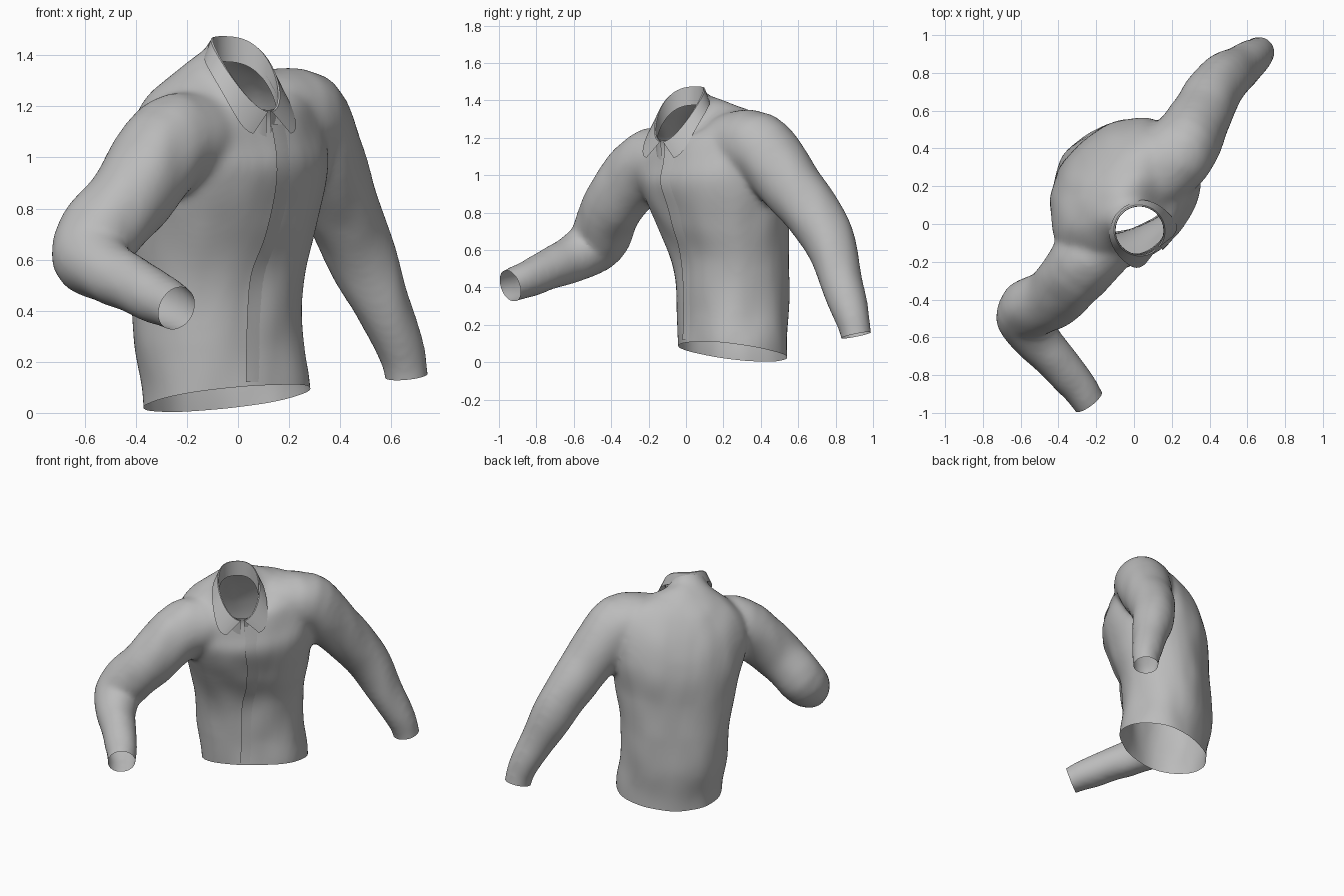
import bpy, bmesh
from math import sin, cos, pi, radians, copysign
from mathutils import Vector, noise
from mathutils.bvhtree import BVHTree

cube = bpy.data.objects.get("Cube")
if cube:
    bpy.data.objects.remove(cube)

cloth = bpy.data.materials.new("grey_cloth")
cloth.use_nodes = True
GREY = (0.5, 0.5, 0.5, 1)
cloth.diffuse_color = GREY
cloth.node_tree.nodes["Principled BSDF"].inputs["Base Color"].default_value = GREY

LEFT = Vector((0.707, 0.707, 0))      # wearer's left
FRONT = Vector((0.707, -0.707, 0))    # direction the chest faces
NECK = Vector((0.015, -0.02, 0))
SIDES = 40


def spline(rows, steps=5):
    """Smooth curve through rows of numbers."""
    out = []
    for i in range(len(rows) - 1):
        p0, p1, p2, p3 = (rows[max(0, min(len(rows) - 1, i + k))] for k in (-1, 0, 1, 2))
        for s in range(steps):
            t = s / steps
            out.append([b + t / 2 * (c - a + t * (2 * a - 5 * b + 4 * c - d + t * (3 * (b - c) + d - a)))
                        for a, b, c, d in zip(p0, p1, p2, p3)])
    return out + [list(rows[-1])]


def loft(bm, rings, caps=True, closed=True):
    rings = [[bm.verts.new(p) for p in ring] for ring in rings]
    n = len(rings[0])
    for a, b in zip(rings, rings[1:]):
        for i in range(n if closed else n - 1):
            j = (i + 1) % n
            bm.faces.new((a[i], a[j], b[j], b[i]))
    if caps:
        bm.faces.new(rings[0][::-1])
        bm.faces.new(rings[-1])


def full(v):
    """Makes an oval slightly boxy."""
    return copysign(abs(v) ** 0.9, v)


def torso_ring(row):
    x, y, z, a, b, turn, tilt_side, tilt_front = row
    side = Vector((cos(radians(turn)), sin(radians(turn)), tilt_side))
    front = Vector((sin(radians(turn)), -cos(radians(turn)), tilt_front))
    angles = [2 * pi * i / SIDES for i in range(SIDES)]
    return [Vector((x, y, z)) + side * a * full(cos(t)) + front * b * full(sin(t)) for t in angles]


def tube_rings(rows):
    path = spline(rows)
    pts = [Vector(p[:3]) for p in path]
    rings, u = [], None
    for i, p in enumerate(path):
        along = (pts[min(i + 1, len(pts) - 1)] - pts[max(i - 1, 0)]).normalized()
        u = (u - along * u.dot(along)).normalized() if u else along.orthogonal().normalized()
        v = along.cross(u)
        rings.append([pts[i] + p[3] * (u * cos(2 * pi * k / 24) + v * sin(2 * pi * k / 24))
                      for k in range(24)])
    return rings


def add_object(name, bm):
    bmesh.ops.recalc_face_normals(bm, faces=bm.faces[:])
    mesh = bpy.data.meshes.new(name)
    bm.to_mesh(mesh)
    bm.free()
    obj = bpy.data.objects.new(name, mesh)
    bpy.context.collection.objects.link(obj)
    mesh.materials.append(cloth)
    return obj


def smooth(obj):
    bpy.ops.object.select_all(action="DESELECT")
    obj.select_set(True)
    bpy.context.view_layer.objects.active = obj
    bpy.ops.object.shade_smooth_by_angle(angle=radians(40))


def cut(bm, point, normal, near):
    """Open the shell beyond a plane, only where near() holds."""
    faces = [f for f in bm.faces if near(f.calc_center_median())]
    edges = {e for f in faces for e in f.edges}
    verts = {v for f in faces for v in f.verts}
    point, normal = Vector(point), Vector(normal).normalized()
    bmesh.ops.bisect_plane(bm, geom=list(verts) + list(edges) + faces,
                           plane_co=point, plane_no=normal, dist=1e-5)
    gone = [f for f in bm.faces if near(f.calc_center_median())
            and (f.calc_center_median() - point).dot(normal) > 0]
    bmesh.ops.delete(bm, geom=gone, context="FACES")


# Torso: centre x, y, z, half width, half depth, turn, side tilt, front tilt
TORSO = [
    (-0.045, 0.25, -0.12, 0.335, 0.27, 25, 0, 0),
    (-0.045, 0.25, 0.08, 0.335, 0.272, 25, 0, 0),
    (-0.08, 0.25, 0.3, 0.338, 0.28, 25, 0, 0),
    (-0.08, 0.235, 0.55, 0.35, 0.285, 32, 0, 0),
    (-0.062, 0.195, 0.75, 0.385, 0.32, 38, 0, 0),
    (-0.045, 0.16, 0.95, 0.425, 0.345, 45, 0.04, 0),
    (-0.045, 0.135, 1.1, 0.43, 0.305, 45, 0.1, -0.1),
    (-0.04, 0.09, 1.22, 0.38, 0.245, 45, 0.14, -0.25),
    (-0.02, 0.035, 1.285, 0.26, 0.175, 45, 0.12, -0.55),
    (0.005, -0.01, 1.3, 0.145, 0.14, 45, 0.03, -0.95),
    (0.03, -0.035, 1.37, 0.125, 0.13, 45, 0, -1.05),
    (0.04, -0.045, 1.45, 0.125, 0.13, 45, 0, -1.05),
]
# Sleeves: x, y, z, radius
RIGHT_SLEEVE = [
    (-0.11, -0.03, 1.07, 0.19), (-0.27, -0.215, 1.045, 0.185), (-0.415, -0.38, 0.85, 0.165),
    (-0.58, -0.475, 0.645, 0.155), (-0.505, -0.62, 0.55, 0.125), (-0.375, -0.765, 0.48, 0.108),
    (-0.24, -0.935, 0.41, 0.09), (-0.19, -1.005, 0.38, 0.088),
]
LEFT_SLEEVE = [
    (0.07, 0.22, 1.13, 0.2), (0.245, 0.385, 1.145, 0.195), (0.36, 0.58, 0.92, 0.165),
    (0.455, 0.75, 0.68, 0.143), (0.575, 0.84, 0.4, 0.112), (0.64, 0.89, 0.24, 0.094),
    (0.66, 0.91, 0.14, 0.087), (0.673, 0.925, 0.02, 0.087),
]

# Shirt body: the three solids fused into one cloth skin
bm = bmesh.new()
loft(bm, [torso_ring(r) for r in spline(TORSO)])
loft(bm, tube_rings(RIGHT_SLEEVE))
loft(bm, tube_rings(LEFT_SLEEVE))
shirt = add_object("shirt_body", bm)
remesh = shirt.modifiers.new("fuse", "REMESH")
remesh.mode = "VOXEL"
remesh.voxel_size = 0.017
relax = shirt.modifiers.new("relax", "SMOOTH")
relax.factor = 0.5
relax.iterations = 12
skin = bpy.data.meshes.new_from_object(shirt.evaluated_get(bpy.context.evaluated_depsgraph_get()))
shirt.modifiers.clear()

bm = bmesh.new()
bm.from_mesh(skin)
bm.normal_update()
# Soft folds in the cloth
for v, n in [(v, v.normal.copy()) for v in bm.verts]:
    v.co += n * 0.009 * noise.noise(Vector((v.co.x * 7, v.co.y * 7, v.co.z * 4)))

# Openings at the hem, the cuffs and the neck
cut(bm, (0, 0, 0.098), (0.13, -0.14, -1), lambda p: p.z < 0.25 and p.y < 0.62 and p.x < 0.45)
cut(bm, (-0.24, -0.94, 0.41), (0.57, -0.76, -0.3), lambda p: p.y < -0.8)
cut(bm, (0.66, 0.91, 0.145), (0.1, 0.2, -1), lambda p: p.y > 0.7 and p.z < 0.3)
cut(bm, NECK + FRONT * 0.03 + Vector((0, 0, 1.3)), FRONT * 1.05 + Vector((0, 0, 1)),
    lambda p: p.z > 1.05 and (p - NECK - FRONT * 0.02).xy.length < 0.165)
bm.to_mesh(skin)
bvh = BVHTree.FromBMesh(bm)
bm.free()
shirt.data = skin
skin.materials.clear()
skin.materials.append(cloth)
smooth(shirt)

# Button placket laid over the chest: height, edge position
PLACKET = [(1.13, 0.125), (1.0, 0.145), (0.87, 0.14), (0.69, 0.1), (0.54, 0.045), (0.36, 0.03), (0.12, 0.025)]
rows = []
for z, x in spline(PLACKET):
    row = []
    for k in range(5):
        hit, normal, _, _ = bvh.ray_cast(Vector((x + k * 0.015, -1.5, z)), Vector((0, 1, 0)))
        if hit:
            row.append(hit + Vector((0.6, -0.8, 0)) * (0.009 - 0.0024 * k))
    if len(row) == 5:
        rows.append(row)
bm = bmesh.new()
loft(bm, rows, caps=False, closed=False)
smooth(add_object("button_placket", bm))

# Collar: an inner stand, a fold and a pointed outer flap
stand, fold, crest, flap = [], [], [], []
for i in range(41):
    t = radians(5 + 350 * i / 40)
    s, c = sin(t), cos(t)
    point = ((1 + c) / 2) ** 4
    top = NECK + Vector((0, 0, 1.475 - 0.295 * ((1 + c) / 2) ** 1.6))

    def around(width, depth, drop, spread=0.0, pull=0.0):
        return (top + LEFT * (width * s + copysign(spread * point, s))
                + FRONT * (0.02 + depth * c - pull * point) - Vector((0, 0, drop + 0.2 * spread * point)))
    stand.append(around(0.126, 0.127, 0.1))
    fold.append(around(0.127, 0.129, 0.0))
    crest.append(around(0.134, 0.137, 0.002))
    flap.append(around(0.165, 0.158, 0.07, 0.09, 0.01))
bm = bmesh.new()
loft(bm, [stand, fold, crest, flap], caps=False, closed=False)
smooth(add_object("collar", bm))
